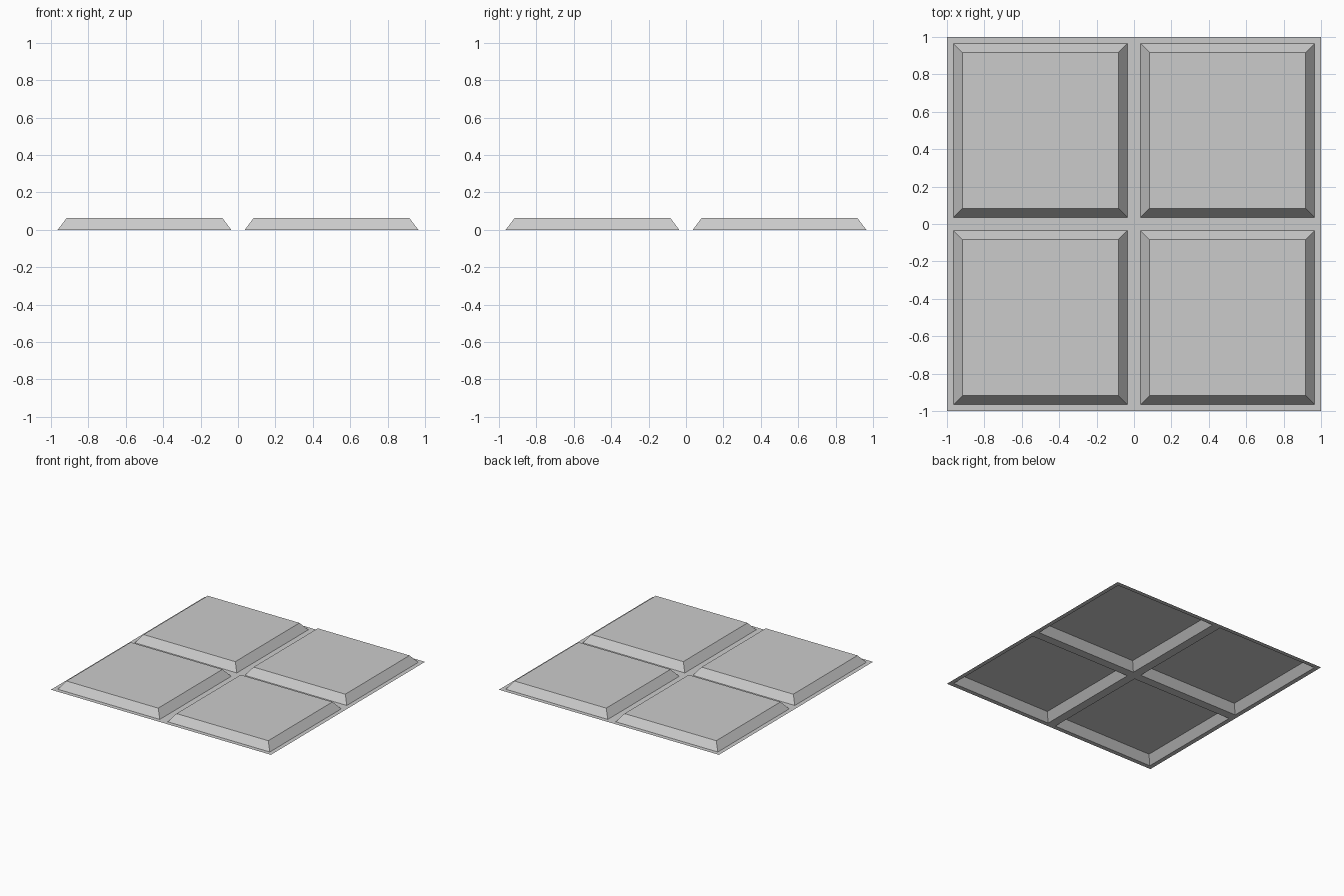
import bpy
import bmesh

cube = bpy.data.objects.get("Cube")
if cube:
    bpy.data.objects.remove(cube, do_unlink=True)

BORDER = 0.036    # flat strip around each tile
SLOPE = 0.047     # horizontal run of the bevelled tile sides
HEIGHT = 0.062    # tile height

# One plain grey for the whole panel
grey = bpy.data.materials.new("stone_grey")
colour = (0.6, 0.6, 0.6, 1.0)
grey.diffuse_color = colour
grey.use_nodes = True
grey.node_tree.nodes["Principled BSDF"].inputs["Base Color"].default_value = colour

# Flat sheet split into two by two cells
bm = bmesh.new()
bmesh.ops.create_grid(bm, x_segments=2, y_segments=2, size=1.0)
tiles = list(bm.faces)

# Inset each cell for the joint, then again for the raised tile top
bmesh.ops.inset_individual(bm, faces=tiles, thickness=BORDER, use_even_offset=True)
bmesh.ops.inset_individual(bm, faces=tiles, thickness=SLOPE, use_even_offset=True)
for tile in tiles:
    bmesh.ops.translate(bm, verts=tile.verts, vec=(0, 0, HEIGHT))

# Open-backed panel with flat faces
mesh = bpy.data.meshes.new("tile_panel")
bm.to_mesh(mesh)
bm.free()
mesh.materials.append(grey)
panel = bpy.data.objects.new("tile_panel", mesh)
bpy.context.collection.objects.link(panel)
